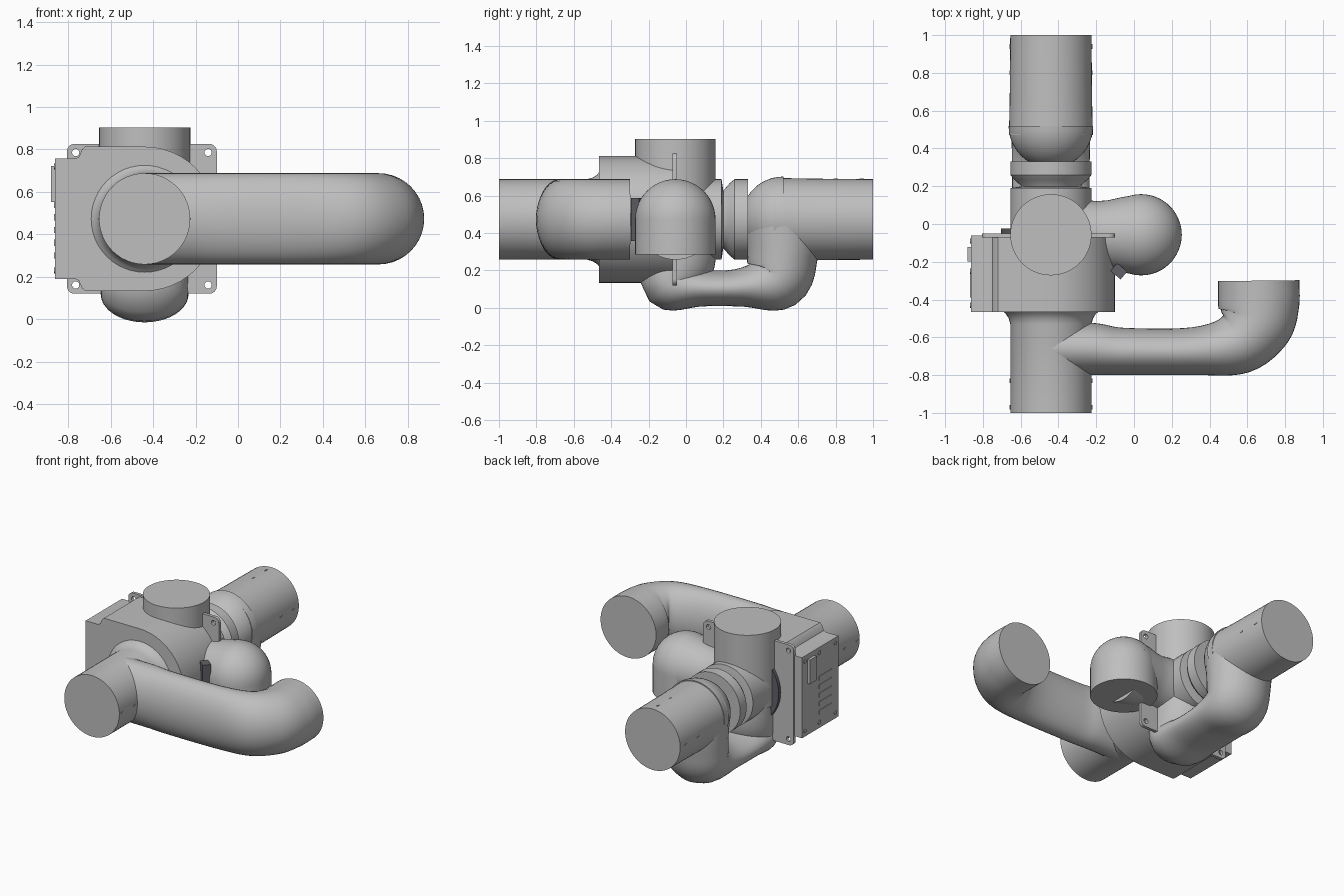
import bpy, bmesh, math
from mathutils import Vector, Matrix

cube = bpy.data.objects.get("Cube")
if cube:
    bpy.data.objects.remove(cube, do_unlink=True)


def material(name, rgb):
    m = bpy.data.materials.new(name)
    m.use_nodes = True
    m.diffuse_color = (*rgb, 1)
    m.node_tree.nodes["Principled BSDF"].inputs["Base Color"].default_value = (*rgb, 1)
    return m


GREY = material("light grey", (0.52, 0.52, 0.52))
DARK = material("dark slate", (0.12, 0.12, 0.14))

CX, CZ, R = -0.44, 0.473, 0.215   # main pipe axis and radius
PORT_Y = -0.057                   # plane of the upright and side ports


def finish(name, bm, mat=GREY):
    bmesh.ops.recalc_face_normals(bm, faces=bm.faces)
    mesh = bpy.data.meshes.new(name)
    bm.to_mesh(mesh)
    bm.free()
    ob = bpy.data.objects.new(name, mesh)
    bpy.context.collection.objects.link(ob)
    mesh.materials.append(mat)
    bpy.ops.object.select_all(action='DESELECT')
    ob.select_set(True)
    bpy.context.view_layer.objects.active = ob
    bpy.ops.object.shade_smooth_by_angle(angle=math.radians(35))
    return ob


def turned(name, origin, axis, profile, mat=GREY, sides=48):
    """Stack of (distance, radius) circles along an axis, capped at both ends."""
    bm = bmesh.new()
    rot = Vector((0, 0, 1)).rotation_difference(Vector(axis))
    rings = []
    for d, r in profile:
        ring = []
        for i in range(sides):
            a = math.tau * i / sides
            p = Vector((r * math.cos(a), r * math.sin(a), d))
            ring.append(bm.verts.new(Vector(origin) + rot @ p))
        rings.append(ring)
    skin(bm, rings)
    return finish(name, bm, mat)


def skin(bm, rings):
    for a, b in zip(rings, rings[1:]):
        for i in range(len(a)):
            j = (i + 1) % len(a)
            bm.faces.new((a[i], a[j], b[j], b[i]))
    bm.faces.new(rings[0])
    bm.faces.new(rings[-1])


def swept(name, stations, place, sides=40, steps=6):
    """Smooth tube through (u, v, width, depth) stations; place maps u, v, out to 3D."""
    pts = [Vector(s) for s in stations]
    pts = [2 * pts[0] - pts[1]] + pts + [2 * pts[-1] - pts[-2]]
    path = []
    for k in range(1, len(pts) - 2):
        a, b, c, d = pts[k - 1:k + 3]
        for s in range(steps):
            t = s / steps
            path.append(0.5 * (2 * b + (c - a) * t + (2 * a - 5 * b + 4 * c - d) * t * t
                               + (3 * b - a - 3 * c + d) * t ** 3))
    path.append(pts[-2])
    bm = bmesh.new()
    rings = []
    for k, p in enumerate(path):
        tangent = path[min(k + 1, len(path) - 1)] - path[max(k - 1, 0)]
        n = Vector((-tangent[1], tangent[0])).normalized()
        ring = []
        for i in range(sides):
            a = math.tau * i / sides
            w = p[2] * math.cos(a)
            ring.append(bm.verts.new(place(p[0] + n.x * w, p[1] + n.y * w, p[3] * math.sin(a))))
        rings.append(ring)
    skin(bm, rings)
    return finish(name, bm)


def prism(name, outline, y0, y1):
    """Extrude an x, z outline along y."""
    bm = bmesh.new()
    rings = [[bm.verts.new((x, y, z)) for x, z in outline] for y in (y0, y1)]
    skin(bm, rings)
    return finish(name, bm)


def box(name, centre, size, mat=GREY, turn=None):
    bm = bmesh.new()
    bmesh.ops.create_cube(bm, size=1, matrix=Matrix.Translation(centre)
                          @ (turn or Matrix()) @ Matrix.Diagonal((*size, 1)))
    return finish(name, bm, mat)


def dome_profile(r, n=12, start=0.0):
    return [(start + r * math.sin(math.pi / 2 * i / n),
             max(r * math.cos(math.pi / 2 * i / n), 0.001)) for i in range(n + 1)]


# Straight pipes along the main axis
turned("front_pipe", (CX, -1, CZ), (0, 1, 0),
       [(0, R), (0.47, R), (0.5, R + 0.008), (0.525, R + 0.024), (0.545, R + 0.05)])
turned("valve_body", (CX, -0.1, CZ), (0, 1, 0), [(0, R), (0.29, R), (0.3, 0.15)])
turned("seat_ring", (CX, 0.18, CZ), (0, 1, 0),
       [(0, 0.15), (0.02, 0.155), (0.055, 0.195), (0.08, R), (0.152, R)])
turned("rear_pipe", (CX, 0.47, CZ), (0, 1, 0), [(0, 0.222), (0.2, 0.218), (0.53, R)])
turned("rear_elbow_dome", (CX, 0.52, CZ + 0.005), (0, -1, 0), dome_profile(0.224))

# Upright port, with a rounded bottom inside the valve body
turned("upright_port", (CX, PORT_Y, CZ), (0, 0, 1), [(-0.1, R), (0.43, R)])

# Side elbow: flaring neck, short drop and dome
turned("side_neck", (CX, PORT_Y, CZ), (1, 0, 0),
       [(0, 0.2), (0.18, 0.185), (0.24, 0.178), (0.3, 0.182), (0.38, 0.2), (0.48, R)])
turned("side_elbow", (0.038, PORT_Y, 0.285), (0, 0, 1),
       [(0, R)] + dome_profile(R, start=CZ - 0.285))

# Flattened branch from the front pipe, opening to a round end
swept("front_branch",
      [(-0.44, -0.66, 0.14, R), (-0.22, -0.662, 0.138, R), (-0.05, -0.675, 0.125, R),
       (0.32, -0.673, 0.127, R), (0.54, -0.635, 0.165, R), (0.64, -0.53, 0.2, R),
       (0.66, -0.42, R, R), (0.66, -0.3, R, R)],
      lambda u, v, o: (u, v, CZ + o))

# Flattened bypass under the valve, rising into the rear pipe
swept("lower_bypass",
      [(-0.045, 0.4, 0.2, 0.205), (-0.045, 0.25, 0.2, 0.205), (-0.08, 0.13, 0.15, 0.205),
       (0.08, 0.107, 0.1, 0.205), (0.3, 0.11, 0.104, 0.205), (0.48, 0.15, 0.17, 0.21),
       (0.515, 0.28, 0.19, 0.215), (0.515, 0.47, 0.21, 0.22)],
      lambda u, v, o: (CX + o, u, v))

# Housing with one round side and stepped corners on the other
arc = [(CX + 0.34 * math.cos(a), CZ + 0.34 * math.sin(a))
       for a in [math.radians(-90 + 7.5 * i) for i in range(25)]]
upper = [(-0.72, 0.813), (-0.735, 0.8), (-0.75, 0.765), (-0.765, 0.757), (-0.863, 0.757)]
lower = [(x, 2 * CZ - z) for x, z in reversed(upper)]
prism("housing", arc + upper + lower, -0.465, -0.06)

# Mounting plate with four screw holes
PX, HALF, ROUND = -0.453, 0.353, 0.035
plate = bpy.data.curves.new("mounting_plate", 'CURVE')
plate.dimensions = '2D'
plate.fill_mode = 'BOTH'
plate.extrude = 0.011


def loop(points):
    s = plate.splines.new('POLY')
    s.points.add(len(points) - 1)
    for p, (x, z) in zip(s.points, points):
        p.co = (x, z, 0, 1)
    s.use_cyclic_u = True


corners = [(1, 1), (-1, 1), (-1, -1), (1, -1)]
loop([(sx * (HALF - ROUND) + ROUND * math.cos(a), sz * (HALF - ROUND) + ROUND * math.sin(a))
      for k, (sx, sz) in enumerate(corners)
      for a in [math.pi / 2 * (k + i / 6) for i in range(7)]])
for sx, sz in corners:
    loop([(sx * 0.312 + 0.017 * math.cos(math.tau * i / 16),
           sz * 0.312 + 0.017 * math.sin(math.tau * i / 16)) for i in range(16)])
plate.materials.append(GREY)
plate_ob = bpy.data.objects.new("mounting_plate", plate)
plate_ob.location = (PX, -0.06, CZ)
plate_ob.rotation_euler = (math.pi / 2, 0, 0)
bpy.context.collection.objects.link(plate_ob)

# Dark gasket behind the plate and dark clip beneath the side elbow
turned("gasket", (CX, -0.055, CZ), (0, 1, 0), [(0, 0.265), (0.03, 0.265)], DARK)
box("clip", (-0.08, -0.25, CZ), (0.07, 0.055, 0.23), DARK, Matrix.Rotation(math.radians(-40), 4, 'Z'))

# Side panel: connector, vent bars and screws
box("connector", (-0.867, -0.16, 0.637), (0.03, 0.075, 0.17))
for i in range(5):
    z = 0.3 + 0.06 * i
    box("vent_bar", (-0.863, -0.32, z), (0.009, 0.14, 0.03))
for y in (-0.43, -0.25, -0.09):
    for z in (0.23, 0.72):
        turned("panel_screw", (-0.858, y, z), (-1, 0, 0), [(0, 0.014), (0.01, 0.014)], sides=12)

# Small tab marks near the pipe ends
for y in (-0.97, -0.83, 0.8, 0.94):
    for sx, sz in ((1, 0), (-1, 0), (0, 1)):
        if y > 0 or sx:
            box("pipe_tab", (CX + sx * R, y, CZ + sz * R), (0.008, 0.025, 0.008))
